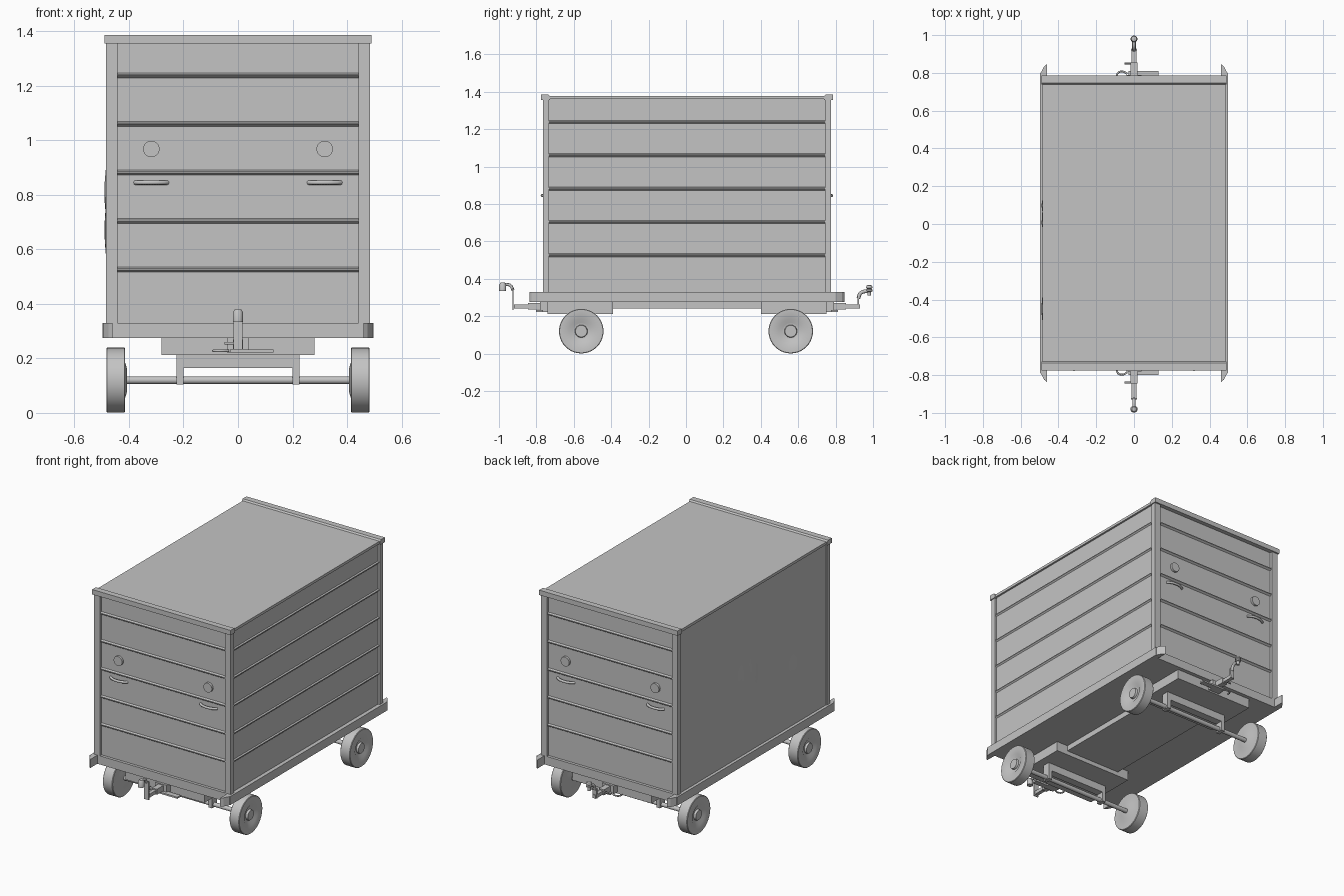
import bpy, bmesh, math
from mathutils import Vector

old = bpy.data.objects.get("Cube")
if old:
    bpy.data.objects.remove(old)

grey = bpy.data.materials.new("plain_grey")
grey.use_nodes = True
COL = (0.55, 0.55, 0.55, 1)
grey.diffuse_color = COL
grey.node_tree.nodes["Principled BSDF"].inputs["Base Color"].default_value = COL

YC = 0.005      # body centre along its length
END = 0.77      # half length of the body
ZF, ZT = 0.33, 1.355
RIBS = [0.523 + 0.178 * i for i in range(5)]


def finish(name, bm, smooth=False):
    bmesh.ops.recalc_face_normals(bm, faces=bm.faces)
    me = bpy.data.meshes.new(name)
    bm.to_mesh(me)
    bm.free()
    me.materials.append(grey)
    ob = bpy.data.objects.new(name, me)
    bpy.context.collection.objects.link(ob)
    if smooth:
        bpy.ops.object.select_all(action='DESELECT')
        ob.select_set(True)
        bpy.context.view_layer.objects.active = ob
        bpy.ops.object.shade_smooth_by_angle(angle=math.radians(35))
    return ob


def box(name, x, y, z):
    bm = bmesh.new()
    bmesh.ops.create_cube(bm, size=1)
    for v in bm.verts:
        for i, r in enumerate((x, y, z)):
            v.co[i] = (r[0] + r[1]) / 2 + v.co[i] * (r[1] - r[0])
    return finish(name, bm)


def prism(name, points, offset):
    """Extrude a closed 3D outline along an offset."""
    bm = bmesh.new()
    face = bm.faces.new([bm.verts.new(p) for p in points])
    out = bmesh.ops.extrude_face_region(bm, geom=[face])
    bmesh.ops.translate(bm, vec=offset,
                        verts=[g for g in out["geom"] if isinstance(g, bmesh.types.BMVert)])
    return finish(name, bm)


def lathe(name, profile, centre, axis, steps=32):
    """Spin (along, radius) pairs about an axis through the centre."""
    axis = Vector(axis).normalized()
    side = axis.orthogonal().normalized()
    bm = bmesh.new()
    vs = [bm.verts.new(Vector(centre) + axis * a + side * r) for a, r in profile]
    edges = [bm.edges.new(p) for p in zip(vs, vs[1:])]
    bmesh.ops.spin(bm, geom=vs + edges, cent=centre, axis=axis,
                   angle=math.tau, steps=steps)
    bmesh.ops.remove_doubles(bm, verts=bm.verts, dist=0.0001)
    return finish(name, bm, True)


def rod(name, points, radius):
    cu = bpy.data.curves.new(name, 'CURVE')
    cu.dimensions = '3D'
    cu.bevel_depth = radius
    cu.bevel_resolution = 2
    cu.use_fill_caps = True
    cu.resolution_u = 5
    sp = cu.splines.new('BEZIER')
    sp.bezier_points.add(len(points) - 1)
    for b, p in zip(sp.bezier_points, points):
        b.co = p
        b.handle_left_type = b.handle_right_type = 'AUTO'
    cu.materials.append(grey)
    ob = bpy.data.objects.new(name, cu)
    bpy.context.collection.objects.link(ob)
    return ob


def span(s, a, b):
    """Range along y, mirrored by the sign of the end."""
    return sorted((YC + s * a, YC + s * b))


# Body, roof and floor
box("body_walls", (-0.462, 0.472), span(1, -0.752, 0.752), (ZF, 1.36))
box("roof", (-0.484, 0.484), span(1, -0.735, 0.735), (1.36, 1.377))
box("floor", (-0.485, 0.485), span(1, -END, END), (0.275, ZF))

# Curtain with soft folds on the plain side
bm = bmesh.new()
bmesh.ops.create_grid(bm, x_segments=48, y_segments=36, size=1)
for v in bm.verts:
    y, z = YC + v.co.x * 0.74, 0.845 + v.co.y * 0.515
    bulge = sum(a * math.exp(-((y - cy) / w) ** 2 - ((z - cz) / h) ** 2)
                for a, cy, cz, w, h in ((0.012, -0.45, 0.67, 0.09, 0.12),
                                        (0.012, 0.1, 0.8, 0.04, 0.1),
                                        (0.012, 0.01, 0.82, 0.04, 0.1)))
    v.co = (-0.478 - bulge, y, z)
finish("side_curtain", bm, True)

# Side ribs
for z in RIBS:
    prism("side_rib", [(0.47, YC - 0.74, z + 0.013), (0.48, YC - 0.74, z + 0.007),
                       (0.48, YC - 0.74, z + 0.002), (0.47, YC - 0.74, z - 0.008)],
          (0, 1.48, 0))

for s in (-1, 1):
    tag = "front" if s < 0 else "back"

    # Corner posts and top beam with a sloped inner lip
    for x in (-1, 1):
        box(tag + "_post", sorted((x * 0.442, x * 0.484)), span(s, 0.738, END), (ZF, ZT))
    prism(tag + "_top_beam", [(-0.49, YC + s * y, z) for y, z in
          ((0.78, ZT), (0.78, 1.386), (0.742, 1.386), (0.733, 1.376), (0.733, ZT))],
          (0.98, 0, 0))

    # End ribs
    for z in RIBS:
        prism(tag + "_rib", [(-0.442, YC + s * y, z + dz) for y, dz in
              ((0.75, 0.013), (0.764, 0.007), (0.764, 0.002), (0.75, -0.008))],
              (0.884, 0, 0))

    # Round plates and bow handles
    for x in (-0.318, 0.318):
        lathe(tag + "_round_plate", [(0, 0), (0, 0.03), (0.016, 0.03), (0.016, 0)],
              (x, YC + s * 0.75, 0.968), (0, s, 0))
        h = rod(tag + "_handle", [(x + dx, YC + s * y, 0.845) for dx, y in
                ((-0.06, 0.752), (-0.045, 0.764), (0, 0.774), (0.045, 0.764), (0.06, 0.752))],
                0.008)

    # Undercarriage block, axle hanger and axle
    box(tag + "_axle_block", (-0.28, 0.28), span(s, 0.395, 0.745), (0.213, 0.276))
    box(tag + "_hanger_beam", (-0.225, 0.225), (s * 0.56 - 0.025, s * 0.56 + 0.025),
        (0.165, 0.214))
    for x in (-1, 1):
        box(tag + "_hanger_leg", sorted((x * 0.2, x * 0.225)),
            (s * 0.56 - 0.025, s * 0.56 + 0.025), (0.104, 0.214))
    lathe(tag + "_axle", [(-0.43, 0), (-0.43, 0.014), (0.43, 0.014), (0.43, 0)],
          (0, s * 0.56, 0.12), (1, 0, 0), 12)

    # Wheels with dished hubs
    for x in (-1, 1):
        lathe(tag + "_wheel", [(0.408, 0), (0.408, 0.045), (0.414, 0.065), (0.414, 0.116),
              (0.417, 0.119), (0.48, 0.119), (0.483, 0.116), (0.483, 0.065),
              (0.47, 0.045), (0.47, 0.034), (0.483, 0.031), (0.483, 0)],
              (0, s * 0.56, 0.12), (x, 0, 0), 40)

    # Coupling base: bracket, flat bar, safety loop and drawbar
    box(tag + "_coupling_bracket", (-0.04, 0.04), span(s, 0.745, 0.785), (0.222, 0.276))
    box(tag + "_coupling_bar", (-0.03, 0.13), span(s, 0.77, 0.805), (0.222, 0.232))
    rod(tag + "_safety_loop", [(dx, YC + s * y, 0.228) for dx, y in
        ((-0.09, 0.77), (-0.085, 0.795), (-0.06, 0.802), (-0.035, 0.79))], 0.005)
    box(tag + "_drawbar", (-0.012, 0.012), span(s, 0.74, 0.925), (0.24, 0.262))
    box(tag + "_drawbar_sleeve", (-0.018, 0.018), span(s, 0.76, 0.85), (0.235, 0.27))
    rod(tag + "_lock_pin", [(-0.05, YC + s * 0.845, 0.255), (0.01, YC + s * 0.845, 0.255)],
        0.005)

# Side rails with wedge ends
for x in (-1, 1):
    box("side_rail", sorted((x * 0.48, x * 0.497)), span(1, -0.795, 0.795), (0.275, ZF))
    for s in (-1, 1):
        prism("wedge_end", [(x * px, YC + s * y, 0.275) for px, y in
              ((0.46, 0.765), (0.46, 0.842), (0.475, 0.83), (0.497, 0.79), (0.497, 0.765))],
              (0, 0, ZF - 0.275))

# Centre frame between the axle blocks
box("centre_frame", (-0.2, 0.2), span(1, -0.4, 0.4), (0.24, 0.276))

# Front tow eye: upright strap, curved neck and socket
box("tow_upright", (-0.017, 0.017), (-0.928, -0.921), (0.232, 0.35))
rod("tow_neck", [(0, -0.925, 0.34), (0, -0.94, 0.365), (0, -0.97, 0.37)], 0.008)
lathe("tow_socket", [(0, 0), (0, 0.019), (0.035, 0.019), (0.045, 0.012), (0.045, 0)],
      (0, -0.98, 0.334), (0, 0, 1), 20)

# Rear tow hook: upright strap, curved neck and ball pin
box("hook_upright", (-0.015, 0.015), (0.918, 0.925), (0.24, 0.305))
rod("hook_neck", [(0, 0.921, 0.295), (0, 0.935, 0.325), (0, 0.98, 0.335)], 0.01)
lathe("hook_pin", [(0, 0), (0, 0.01), (0.02, 0.01), (0.024, 0.018), (0.032, 0.018),
                   (0.036, 0.011), (0.042, 0.018), (0.054, 0.014), (0.058, 0)],
      (0, 0.98, 0.31), (0, 0, 1), 20)
